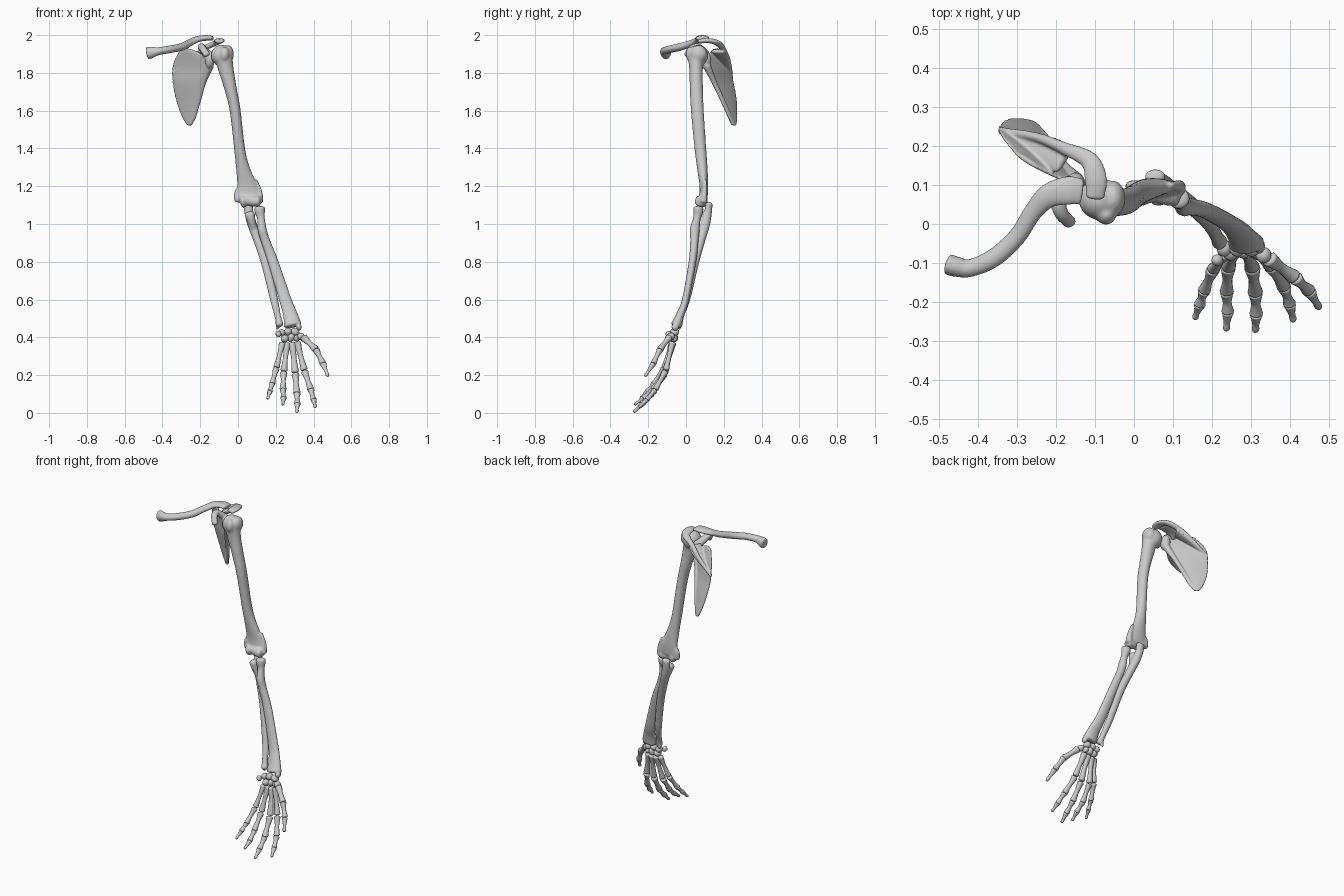
import bpy, bmesh, math
from mathutils import Vector, Matrix

Z = Vector((0, 0, 1))
X = Vector((1, 0, 0))


def resample(pts, n):
    """Catmull-Rom through points of (x, y, z, ra, rb)."""
    P = [Vector(p) for p in pts]
    P = [2 * P[0] - P[1]] + P + [2 * P[-1] - P[-2]]
    out = []
    for i in range(1, len(P) - 2):
        a, b, c, d = P[i - 1:i + 3]
        for k in range(n):
            t = k / n
            out.append(0.5 * (2 * b + (c - a) * t + (2 * a - 5 * b + 4 * c - d) * t * t
                              + (3 * b - a - 3 * c + d) * t ** 3))
    out.append(P[-2])
    return out


def tube(bm, pts, ref=X, axis=None, n=5, sides=16, dome=1):
    """Elliptic loft: ra lies along ref, rb across it; domed ends."""
    ref = Vector(ref)
    rows = [(Vector(p[:3]), max(p[3], .003), max(p[4], .003)) for p in resample(pts, n)]
    rings = []
    for i, (c, ra, rb) in enumerate(rows):
        t = axis or (rows[min(i + 1, len(rows) - 1)][0] - rows[max(i - 1, 0)][0]).normalized()
        u = (ref - t * ref.dot(t)).normalized()
        rings.append((c, u * ra, t.cross(u) * rb, t, min(ra, rb)))

    def cap(ring, sign):
        c, u, v, t, r = ring
        return [(c + t * sign * r * h * dome, u * s, v * s)
                for h, s in ((.3, .87), (.5, .6), (.58, .25))]

    full = cap(rings[0], -1)[::-1] + [r[:3] for r in rings] + cap(rings[-1], 1)
    loops = [[bm.verts.new(c + u * math.cos(a) + v * math.sin(a))
              for a in (2 * math.pi * k / sides for k in range(sides))] for c, u, v in full]
    for A, B in zip(loops, loops[1:]):
        for k in range(sides):
            j = (k + 1) % sides
            bm.faces.new((A[k], A[j], B[j], B[k]))
    bm.faces.new(loops[0][::-1])
    bm.faces.new(loops[-1])


def ball(bm, c, r, turn=0):
    m = Matrix.Translation(c) @ Matrix.Rotation(turn, 4, 'Y') @ Matrix.Diagonal((*r, 1))
    bmesh.ops.create_uvsphere(bm, u_segments=20, v_segments=12, radius=1, matrix=m)


def finish(bm, name, voxel=0, smooth=3):
    bmesh.ops.recalc_face_normals(bm, faces=bm.faces)
    for f in bm.faces:
        f.smooth = True
    me = bpy.data.meshes.new(name)
    bm.to_mesh(me)
    bm.free()
    ob = bpy.data.objects.new(name, me)
    bpy.context.collection.objects.link(ob)
    if voxel:  # fuse overlapping pieces into one bone
        r = ob.modifiers.new("fuse", 'REMESH')
        r.mode, r.voxel_size, r.use_smooth_shade = 'VOXEL', voxel, True
        s = ob.modifiers.new("soften", 'SMOOTH')
        s.factor, s.iterations = .5, smooth
    return ob


# collarbone
bm = bmesh.new()
tube(bm, [(-.476, -.104, 1.905, .034, .027), (-.455, -.11, 1.909, .03, .026),
          (-.42, -.113, 1.915, .021, .023), (-.36, -.087, 1.925, .02, .024),
          (-.30, -.032, 1.937, .02, .023), (-.26, .03, 1.957, .018, .024),
          (-.22, .072, 1.977, .016, .031), (-.17, .086, 1.985, .015, .037),
          (-.135, .083, 1.983, .013, .033)], ref=Z, dome=.4)
finish(bm, "collarbone", .004, 2)

# shoulder blade: plate, thick outer border, socket, spine web, crest with acromion, coracoid hook
bm = bmesh.new()
tube(bm, [(-.258, .257, 1.525, .014, .008), (-.258, .248, 1.56, .042, .009),
          (-.263, .228, 1.65, .077, .009), (-.265, .20, 1.75, .098, .009),
          (-.253, .18, 1.82, .115, .009), (-.243, .16, 1.87, .113, .009),
          (-.258, .158, 1.905, .07, .008), (-.275, .163, 1.925, .037, .007)],
     ref=(.84, -.54, 0), axis=Z, sides=32)
tube(bm, [(-.25, .248, 1.53, .01, .01), (-.212, .2, 1.64, .012, .012),
          (-.183, .15, 1.75, .015, .014), (-.15, .11, 1.84, .024, .022)])
ball(bm, (-.15, .1, 1.87), (.026, .033, .048))
tube(bm, [(-.34, .238, 1.80, .008, .008), (-.235, .195, 1.872, .036, .01),
          (-.18, .168, 1.915, .042, .012)], ref=(.54, .84, 0))
tube(bm, [(-.345, .24, 1.795, .006, .01), (-.25, .223, 1.87, .013, .012),
          (-.18, .195, 1.928, .014, .016), (-.115, .163, 1.96, .014, .024),
          (-.098, .115, 1.971, .013, .029), (-.10, .07, 1.967, .012, .025)], ref=Z)
tube(bm, [(-.165, .105, 1.9, .024, .022), (-.192, .065, 1.937, .021, .018),
          (-.188, .03, 1.93, .019, .016), (-.165, .004, 1.897, .018, .015)])
finish(bm, "shoulder_blade", .0045, 4)

# upper arm bone: shaft, head, tubercles, then the elbow spool and side flares
bm = bmesh.new()
tube(bm, [(-.078, .055, 1.90, .048, .048), (-.064, .053, 1.82, .041, .036),
          (-.04, .055, 1.72, .033, .035), (-.015, .06, 1.6, .029, .034),
          (.008, .076, 1.4, .029, .031), (.025, .086, 1.3, .036, .028),
          (.048, .095, 1.2, .054, .023), (.055, .092, 1.14, .069, .022)], sides=24)
ball(bm, (-.088, .064, 1.892), (.055, .054, .057))
ball(bm, (-.054, .066, 1.90), (.032, .046, .047))
ball(bm, (-.072, .024, 1.90), (.027, .026, .04))
tube(bm, [(.022, .082, 1.12, .036, .036), (.05, .082, 1.126, .027, .027),
          (.075, .08, 1.122, .03, .031), (.11, .078, 1.12, .029, .033)], ref=Z, dome=.6)
tube(bm, [(.012, .097, 1.2, .012, .01), (.0, .097, 1.16, .022, .016),
          (.002, .094, 1.125, .023, .018)])
tube(bm, [(.095, .1, 1.23, .01, .01), (.113, .098, 1.17, .016, .015),
          (.117, .092, 1.12, .017, .022)])
finish(bm, "upper_arm_bone", .006, 6)

# ulna: olecranon at the back of the elbow, coronoid lip in front
bm = bmesh.new()
tube(bm, [(.054, .122, 1.105, .027, .019), (.058, .116, 1.06, .024, .021),
          (.074, .1, 1.0, .025, .028), (.103, .08, .92, .024, .024),
          (.144, .05, .8, .024, .02), (.191, .004, .6, .021, .018),
          (.211, -.03, .51, .017, .017), (.22, -.046, .468, .021, .022)])
tube(bm, [(.085, .085, .97, .018, .02), (.07, .076, 1.02, .023, .026),
          (.062, .072, 1.052, .028, .026)])
ball(bm, (.21, -.035, .455), (.009, .01, .016))
finish(bm, "ulna", .005, 5)

# radius: disc head, neck, tuberosity, broad wrist end
bm = bmesh.new()
tube(bm, [(.115, .066, 1.085, .028, .027), (.116, .064, 1.06, .027, .026),
          (.122, .058, 1.03, .02, .02), (.128, .046, .97, .024, .026),
          (.146, .044, .91, .024, .022), (.186, .034, .8, .028, .02),
          (.25, -.002, .6, .033, .019), (.277, -.03, .52, .039, .022),
          (.289, -.05, .465, .048, .03)], dome=.6)
ball(bm, (.323, -.057, .455), (.014, .02, .02))
finish(bm, "radius", .005)

# wrist bones
wrist = [((.302, -.06, .428), (.024, .024, .02)), ((.265, -.06, .43), (.021, .024, .02)),
         ((.232, -.062, .424), (.02, .022, .019)), ((.214, -.093, .418), (.015, .015, .017)),
         ((.333, -.08, .405), (.02, .021, .019)), ((.310, -.066, .395), (.016, .021, .018)),
         ((.281, -.065, .398), (.019, .024, .024)), ((.248, -.07, .393), (.022, .024, .02))]
for i, (c, r) in enumerate(wrist):
    bm = bmesh.new()
    ball(bm, c, r, turn=.4 * (-1) ** i)
    finish(bm, f"wrist_bone_{i + 1}")


def digit(name, joints, r):
    """Waisted bones between successive joints, the last one tapering."""
    bm = bmesh.new()
    J = [Vector(j) for j in joints]
    for i, (a, b) in enumerate(zip(J, J[1:])):
        s = r * (1, .98, .88, .78)[i + 5 - len(J)]
        prof = ((.06, 1), (.2, .86), (.5, .66), (.8, .82), (.94, .95))
        if i == len(J) - 2:
            prof = ((.07, 1), (.25, .8), (.6, .54), (.85, .6), (.96, .42))
        tube(bm, [(*a.lerp(b, t), s * k, s * k * .9) for t, k in prof], n=4, sides=14, dome=.7)
    finish(bm, name)


# hand: wrist joint, knuckle, two finger joints, tip
digit("thumb", [(.345, -.088, .4), (.413, -.138, .335), (.45, -.172, .262), (.477, -.217, .193)], .022)
digit("index_finger", [(.312, -.07, .378), (.352, -.108, .222), (.386, -.163, .122),
                       (.4, -.207, .07), (.41, -.25, .028)], .02)
digit("middle_finger", [(.287, -.068, .376), (.304, -.112, .208), (.312, -.178, .102),
                        (.314, -.232, .047), (.312, -.277, .003)], .021)
digit("ring_finger", [(.261, -.068, .374), (.242, -.112, .216), (.238, -.176, .122),
                      (.241, -.226, .078), (.237, -.274, .043)], .0195)
digit("little_finger", [(.236, -.075, .376), (.203, -.117, .237), (.18, -.172, .153),
                        (.169, -.207, .113), (.156, -.244, .073)], .018)
